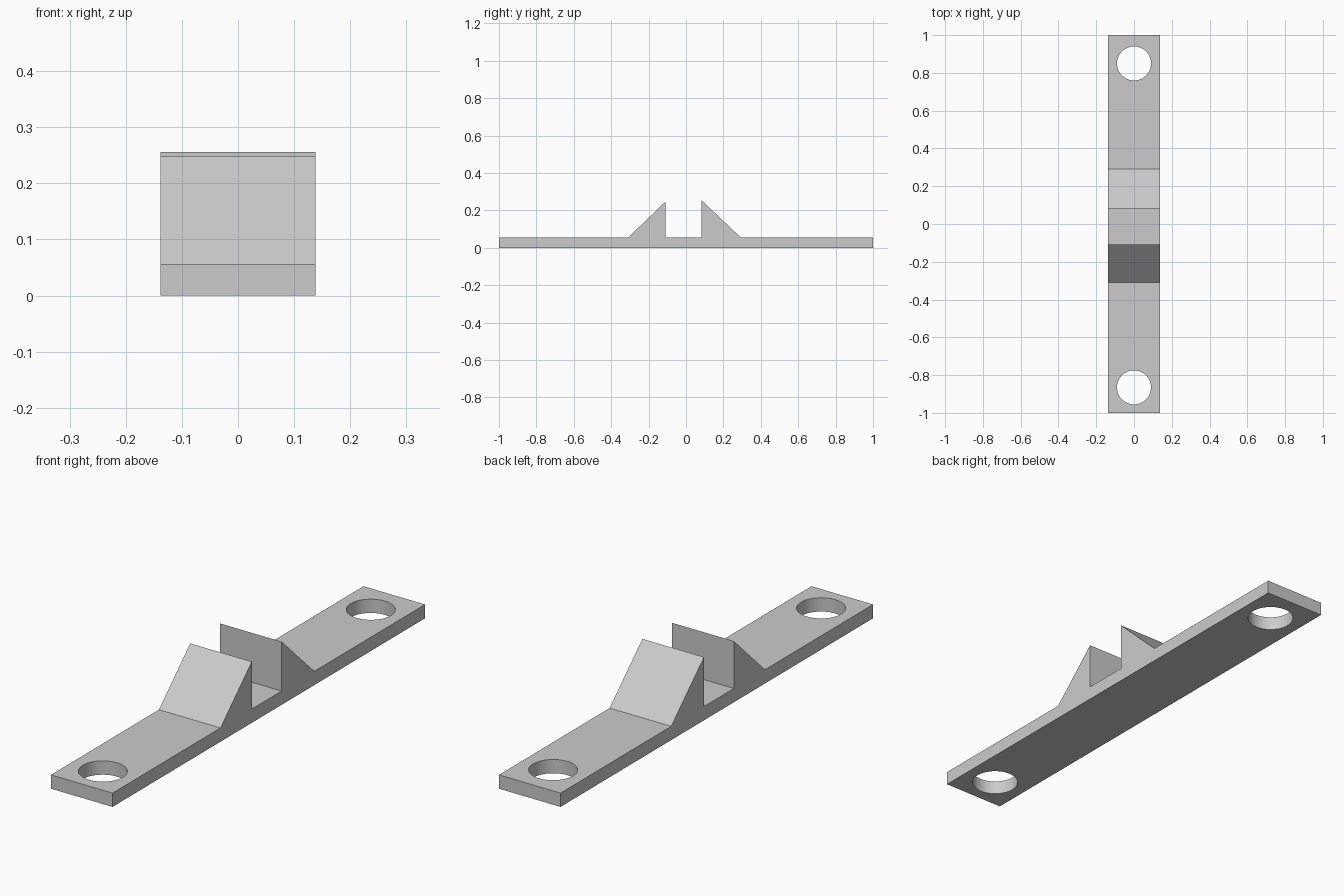
import bpy
import bmesh

# Remove the default cube
cube = bpy.data.objects.get("Cube")
if cube:
    bpy.data.objects.remove(cube, do_unlink=True)

HALF_WIDTH = 0.138
THICK = 0.056
HOLE_RADIUS = 0.09

# Grey plastic
grey = bpy.data.materials.new("light_grey")
grey.use_nodes = True
colour = (0.6, 0.6, 0.6, 1)
grey.diffuse_color = colour
grey.node_tree.nodes["Principled BSDF"].inputs["Base Color"].default_value = colour

# Side profile (y, z): flat strip with two facing wedges
profile = [(-1, 0), (1, 0), (1, THICK), (0.292, THICK), (0.082, 0.256),
           (0.082, THICK), (-0.109, THICK), (-0.109, 0.248),
           (-0.309, THICK), (-1, THICK)]
bm = bmesh.new()
side = bm.faces.new([bm.verts.new((-HALF_WIDTH, y, z)) for y, z in profile])
ext = bmesh.ops.extrude_face_region(bm, geom=[side])
moved = [v for v in ext["geom"] if isinstance(v, bmesh.types.BMVert)]
bmesh.ops.translate(bm, verts=moved, vec=(2 * HALF_WIDTH, 0, 0))
bmesh.ops.recalc_face_normals(bm, faces=bm.faces)
mesh = bpy.data.meshes.new("mounting_strip")
bm.to_mesh(mesh)
bm.free()
mesh.materials.append(grey)
strip = bpy.data.objects.new("mounting_strip", mesh)
bpy.context.collection.objects.link(strip)

# Round screw hole near each end
cutters = []
for name, y in (("front", -0.865), ("back", 0.85)):
    bpy.ops.mesh.primitive_cylinder_add(vertices=64, radius=HOLE_RADIUS,
                                        depth=0.3, location=(0, y, 0))
    cutter = bpy.context.object
    cutter.name = name + "_hole_cutter"
    cutter.hide_render = True
    cutter.data.materials.append(grey)
    mod = strip.modifiers.new(name + "_hole", "BOOLEAN")
    mod.operation = "DIFFERENCE"
    mod.solver = "EXACT"
    mod.object = cutter
    cutters.append(cutter)

# Apply the holes and discard the cutters
bpy.ops.object.select_all(action="DESELECT")
strip.select_set(True)
bpy.context.view_layer.objects.active = strip
for mod in list(strip.modifiers):
    bpy.ops.object.modifier_apply(modifier=mod.name)
for cutter in cutters:
    bpy.data.objects.remove(cutter, do_unlink=True)
bpy.ops.object.shade_smooth_by_angle()
